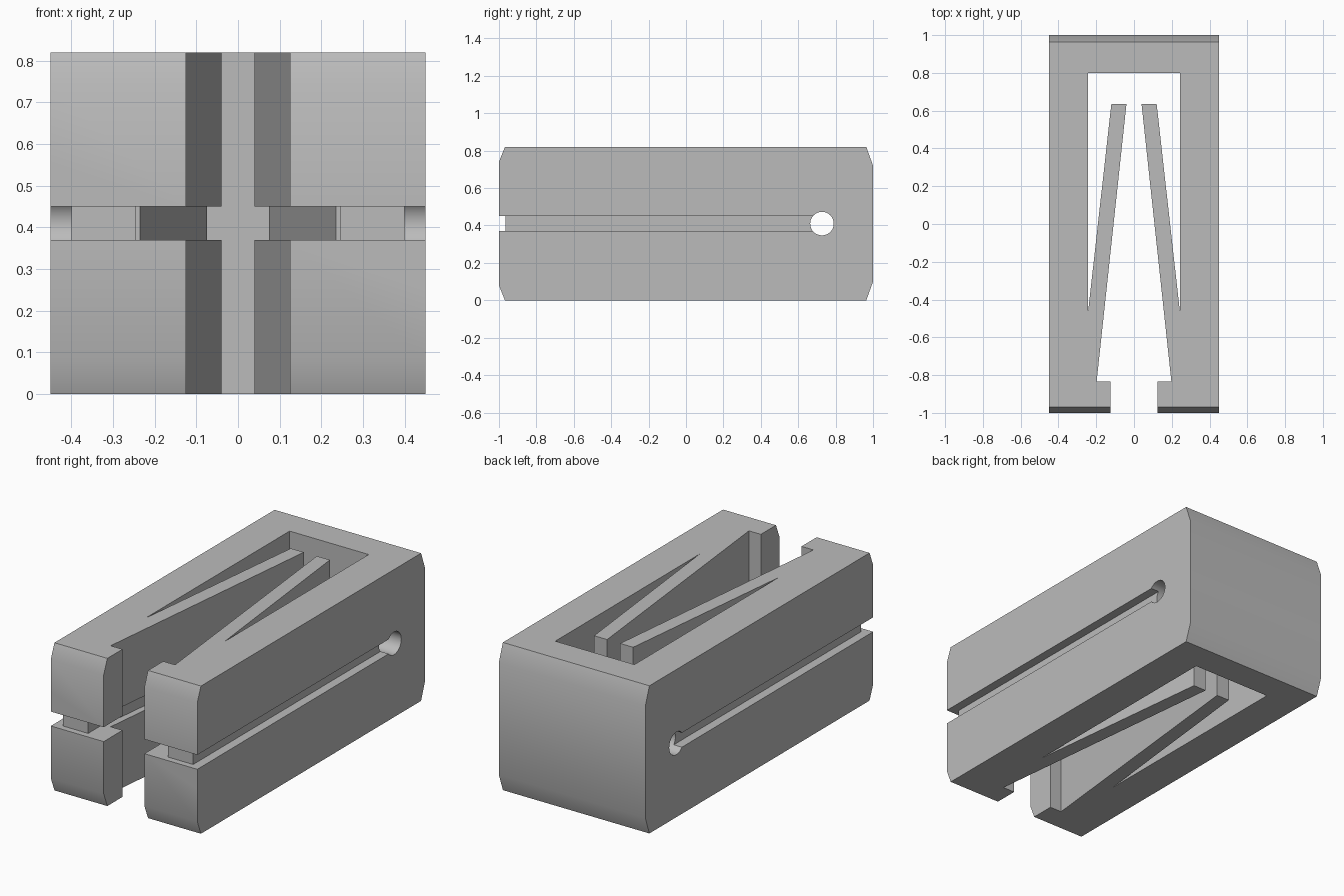
import bpy
import bmesh
import math
from mathutils import Vector

cube = bpy.data.objects.get("Cube")
if cube:
    bpy.data.objects.remove(cube, do_unlink=True)

WIDTH, HEIGHT = 0.45, 0.82
GROOVE_LOW, GROOVE_HIGH = 0.37, 0.45

grey = bpy.data.materials.new("plain_grey")
grey.use_nodes = True
colour = (0.5, 0.5, 0.5, 1)
grey.diffuse_color = colour
grey.node_tree.nodes["Principled BSDF"].inputs["Base Color"].default_value = colour


def prism(name, points, direction):
    """Extrude a closed outline of 3D points along a direction."""
    bm = bmesh.new()
    face = bm.faces.new([bm.verts.new(p) for p in points])
    new = bmesh.ops.extrude_face_region(bm, geom=[face])["geom"]
    bmesh.ops.translate(bm, vec=Vector(direction),
                        verts=[v for v in new if isinstance(v, bmesh.types.BMVert)])
    bmesh.ops.recalc_face_normals(bm, faces=bm.faces)
    mesh = bpy.data.meshes.new(name)
    bm.to_mesh(mesh)
    bm.free()
    obj = bpy.data.objects.new(name, mesh)
    mesh.materials.append(grey)
    bpy.context.collection.objects.link(obj)
    return obj


def plan_prism(name, outline, low, high):
    return prism(name, [(x, y, low) for x, y in outline], (0, 0, high - low))


def side_prism(name, outline):
    return prism(name, [(-1, y, z) for y, z in outline], (2, 0, 0))


def mirrored(half):
    return half + [(-x, y) for x, y in reversed(half)]


def rectangle(x0, x1, y0, y1):
    return [(x0, y0), (x1, y0), (x1, y1), (x0, y1)]


# Body plan: U-shaped block with front lips and two inward spring arms
half_plan = [(0.243, 0.8), (0.243, -0.465), (0.12, 0.635), (0.04, 0.635),
             (0.198, -0.835), (0.125, -0.835), (0.125, -1), (WIDTH, -1), (WIDTH, 1)]
body = plan_prism("clip_body", mirrored(half_plan), 0, HEIGHT)

# Side profile with bevelled front and back ends
low_profile = [(-1, 0.08), (-0.968, 0), (0.964, 0), (1, 0.1)]
profile = low_profile + [(y, HEIGHT - z) for y, z in reversed(low_profile)]
cutters = [("INTERSECT", side_prism("bevel_profile", profile))]

# Grooves along both sides, across the front and inside the arms
groove = (GROOVE_LOW, GROOVE_HIGH)
for name, side in (("left", 1), ("right", -1)):
    outline = rectangle(side * 0.4, side * 0.6, -1.2, 0.73)
    cutters.append(("DIFFERENCE", plan_prism(name + "_groove_cutter", outline, *groove)))
front = rectangle(-0.7, 0.7, -1.2, -0.965)
cutters.append(("DIFFERENCE", plan_prism("front_groove_cutter", front, *groove)))
inner = [(0.075, 0.66), (0.075, 0.635), (0.235, -0.835), (0.245, -0.835), (0.245, -1.2)]
cutters.append(("DIFFERENCE", plan_prism("arm_groove_cutter", mirrored(inner), *groove)))

# Round cross hole at the end of the side grooves
turns = [math.tau * i / 32 for i in range(32)]
circle = [(0.727 + 0.063 * math.cos(a), 0.41 + 0.063 * math.sin(a)) for a in turns]
cutters.append(("DIFFERENCE", side_prism("hole_cutter", circle)))

# Apply the cuts and remove the helpers
bpy.ops.object.select_all(action="DESELECT")
bpy.context.view_layer.objects.active = body
body.select_set(True)
for operation, cutter in cutters:
    cutter.hide_render = True
    mod = body.modifiers.new("cut", "BOOLEAN")
    mod.operation = operation
    mod.solver = "EXACT"
    mod.object = cutter
    bpy.ops.object.modifier_apply(modifier=mod.name)
    bpy.data.objects.remove(cutter, do_unlink=True)

bpy.ops.object.shade_smooth_by_angle(angle=math.radians(30))
